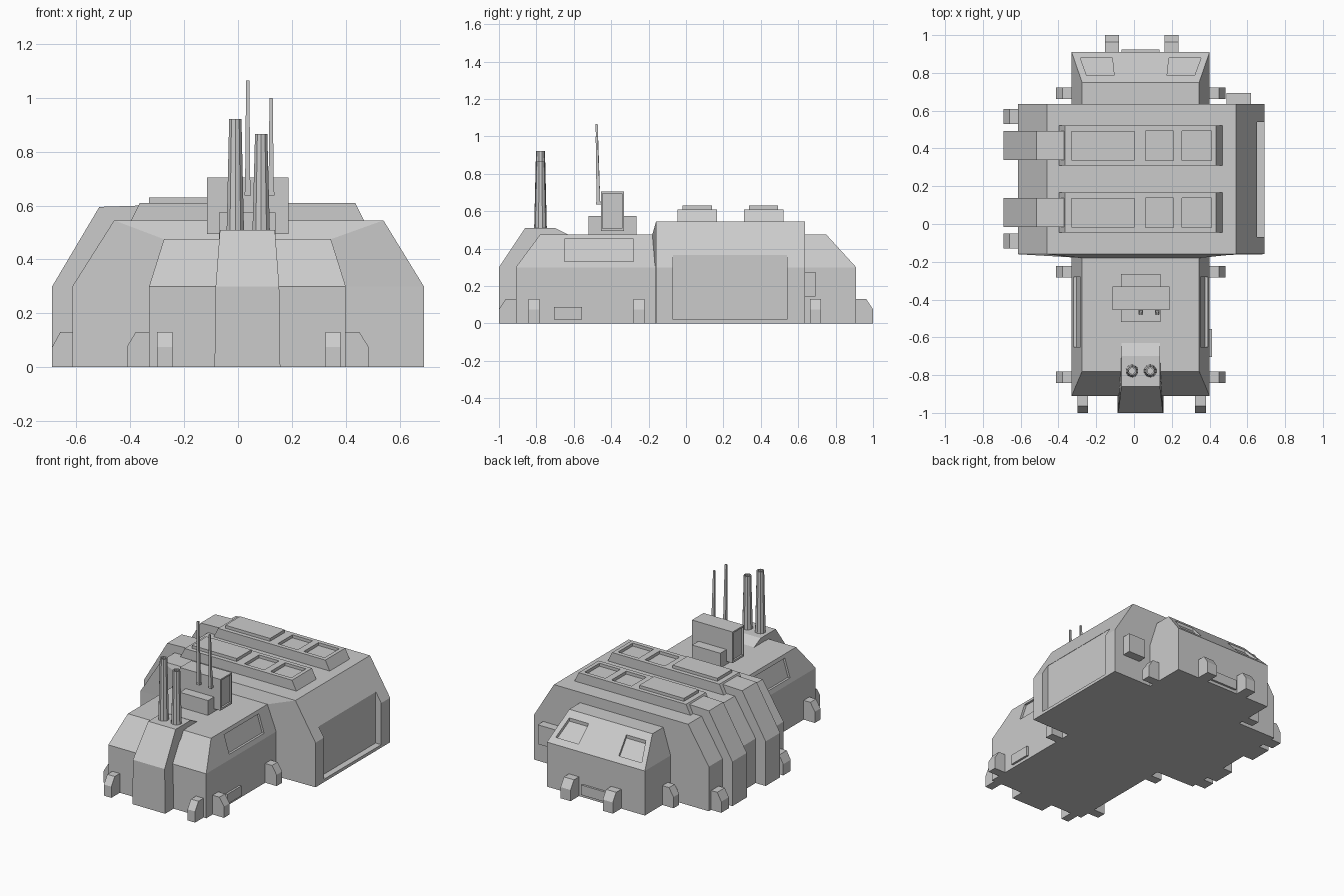
import bpy, bmesh, math
from mathutils import Vector

if "Cube" in bpy.data.objects:
    bpy.data.objects.remove(bpy.data.objects["Cube"])

CX = 0.035  # centre line of the narrow front and rear sections


def mesh_object(name, bm):
    bmesh.ops.recalc_face_normals(bm, faces=bm.faces)
    me = bpy.data.meshes.new(name)
    bm.to_mesh(me)
    bm.free()
    ob = bpy.data.objects.new(name, me)
    bpy.context.collection.objects.link(ob)
    return ob


def loft(name, rings, closed=False):
    """Skin a row of equal-length point rings; cap the ends, or join last to first."""
    bm = bmesh.new()
    vs = [[bm.verts.new(p) for p in r] for r in rings]
    n = len(vs[0])
    pairs = list(zip(vs, vs[1:] + (vs[:1] if closed else [])))
    for a, b in pairs:
        for i in range(n):
            j = (i + 1) % n
            bm.faces.new((a[i], a[j], b[j], b[i]))
    if not closed:
        bm.faces.new(vs[0])
        bm.faces.new(vs[-1])
    return mesh_object(name, bm)


def rect(x0, x1, y0, y1, z):
    return [(x0, y0, z), (x1, y0, z), (x1, y1, z), (x0, y1, z)]


def box(name, x0, x1, y0, y1, z0, z1):
    return loft(name, [rect(x0, x1, y0, y1, z0), rect(x0, x1, y0, y1, z1)])


def prism_y(name, pts, y0, y1):
    return loft(name, [[(x, y, z) for x, z in pts] for y in (y0, y1)])


def cut(ob, cutter):
    cutter.hide_render = True
    m = ob.modifiers.new("cut", 'BOOLEAN')
    m.operation = 'DIFFERENCE'
    m.solver = 'EXACT'
    m.object = cutter
    bpy.context.view_layer.objects.active = ob
    bpy.ops.object.modifier_apply(modifier=m.name)
    bpy.data.objects.remove(cutter)


def foot(base, out, width):
    """Chamfered foot standing at base and reaching along the vector out."""
    b, o = Vector(base), Vector(out)
    side = Vector((-o.y, o.x, 0)).normalized() * width / 2
    prof = [(0, 0), (1, 0), (1, 0.075), (0.6, 0.13), (0, 0.13)]
    loft("foot", [[b + o * t + side * s + Vector((0, 0, z)) for t, z in prof]
                  for s in (-1, 1)])


# Main hall with recessed side door
hall_prof = [(-0.615, 0), (-0.615, 0.3), (-0.46, 0.545),
             (0.54, 0.545), (0.69, 0.3), (0.69, 0)]
hall = prism_y("main_hall", hall_prof, -0.16, 0.635)
cut(hall, box("door_cut", 0.648, 0.9, -0.07, 0.54, 0.02, 0.365))

# Shallow collar between the hall and the front section
collar = [(-0.33, 0), (-0.33, 0.3), (-0.275, 0.475), (0.345, 0.475), (0.4, 0.3), (0.4, 0)]
loft("front_collar", [[(x, -0.16, z) for x, z in hall_prof],
                      [(x, -0.165 if z < 0.4 else -0.18, z) for x, z in collar]])

# Front section with side windows
front = loft("front_section", [rect(-0.33, 0.4, -0.91, -0.16, 0),
                               rect(-0.33, 0.4, -0.91, -0.16, 0.3),
                               rect(-0.275, 0.345, -0.78, -0.16, 0.475)])
for s in (-1, 1):
    def wall(z, d):
        return CX + s * (0.365 - 0.055 * (z - 0.3) / 0.175 - d)
    pts = [(wall(0.33, 0.015), 0.33), (wall(0.452, 0.015), 0.452),
           (CX + s * 0.5, 0.452), (CX + s * 0.5, 0.33)]
    cut(front, prism_y("window_cut", pts, -0.65, -0.28))

# Rear section with two sloped windows
rear = loft("rear_section", [rect(-0.33, 0.4, 0.635, 0.91, 0),
                             rect(-0.33, 0.4, 0.635, 0.91, 0.3),
                             rect(-0.275, 0.345, 0.635, 0.75, 0.475)])
for s in (-1, 1):
    outline = [(0.15, 0.88), (0.32, 0.88), (0.285, 0.785), (0.14, 0.785)]
    cut(rear, loft("window_cut", [
        [(CX + s * x, y, 0.475 - (y - 0.75) * 0.175 / 0.16 + d) for x, y in outline]
        for d in (-0.022, 0.06)]))

# Nose block
nose = [(0.122, -1, 0), (0.118, -1, 0.3), (0.102, -0.86, 0.51), (0.102, -0.7, 0.51),
        (0.102, -0.63, 0.475), (0.102, -0.78, 0.44), (0.118, -0.91, 0.25), (0.122, -0.91, 0)]
loft("nose_block", [[(CX + s * w, y, z) for w, y, z in nose] for s in (-1, 1)])

# Side ribs and roof units
rib = [(-0.69, 0), (-0.69, 0.3), (-0.515, 0.595), (-0.36, 0.6),
       (-0.36, 0.545), (-0.46, 0.545), (-0.615, 0.3), (-0.615, 0)]
for y in (0.415, 0.06):
    prism_y("side_rib", rib, y - 0.077, y + 0.077)
    unit = prism_y("roof_unit", [(-0.4, 0.54), (-0.365, 0.61), (0.435, 0.61), (0.47, 0.54)],
                   y - 0.106, y + 0.106)
    for x0, x1 in ((0.06, 0.21), (0.255, 0.41)):
        cut(unit, box("panel_cut", x0, x1, y - 0.078, y + 0.078, 0.59, 0.7))
    box("roof_panel", -0.33, 0.003, y - 0.078, y + 0.078, 0.605, 0.63)

# Feet
for y in (-0.812, -0.252, 0.693):
    foot((-0.33, y, 0), (-0.083, 0, 0), 0.06)
    foot((0.4, y, 0), (0.085, 0, 0), 0.06)
for y in (0.57, -0.09):
    foot((-0.615, y, 0), (-0.075, 0, 0), 0.08)
for x in (-0.272, 0.352):
    foot((x, -0.91, 0), (0, -0.09, 0), 0.056)
for x in (-0.117, 0.198):
    foot((x, 0.91, 0), (0, 0.09, 0), 0.075)

# Wall boxes
box("hall_wall_box", 0.49, 0.62, 0.63, 0.693, 0.145, 0.275)
box("front_wall_box", 0.395, 0.414, -0.705, -0.555, 0.02, 0.087)
box("rear_wall_box", -0.065, 0.135, 0.9, 0.924, 0.02, 0.087)

# Roof cabinet
box("cabinet_base", -0.07, 0.14, -0.52, -0.265, 0.47, 0.575)
cabinet = box("cabinet", -0.115, 0.188, -0.455, -0.332, 0.495, 0.705)
for x in (-0.115, 0.188):
    cut(cabinet, box("cabinet_cut", x - 0.012, x + 0.012, -0.446, -0.341, 0.508, 0.695))

# Aerials on small brackets
for x, top in ((0.036, 1.065), (0.123, 1.0)):
    box("aerial_bracket", x - 0.012, x + 0.012, -0.48, -0.45, 0.637, 0.65)
    loft("aerial", [rect(x - 0.01, x + 0.01, -0.478, -0.458, 0.64),
                    rect(x - 0.006, x + 0.006, -0.483, -0.472, top)])

# Hollow tapered chimneys
for x, top in ((-0.01, 0.922), (0.086, 0.865)):
    def ring(r, z):
        return [(x + r * math.cos(a), -0.778 + r * math.sin(a), z)
                for a in (math.pi * (i + 0.5) / 5 for i in range(10))]
    loft("chimney", [ring(0.034, 0.5), ring(0.024, top), ring(0.016, top), ring(0.016, top - 0.1)])
